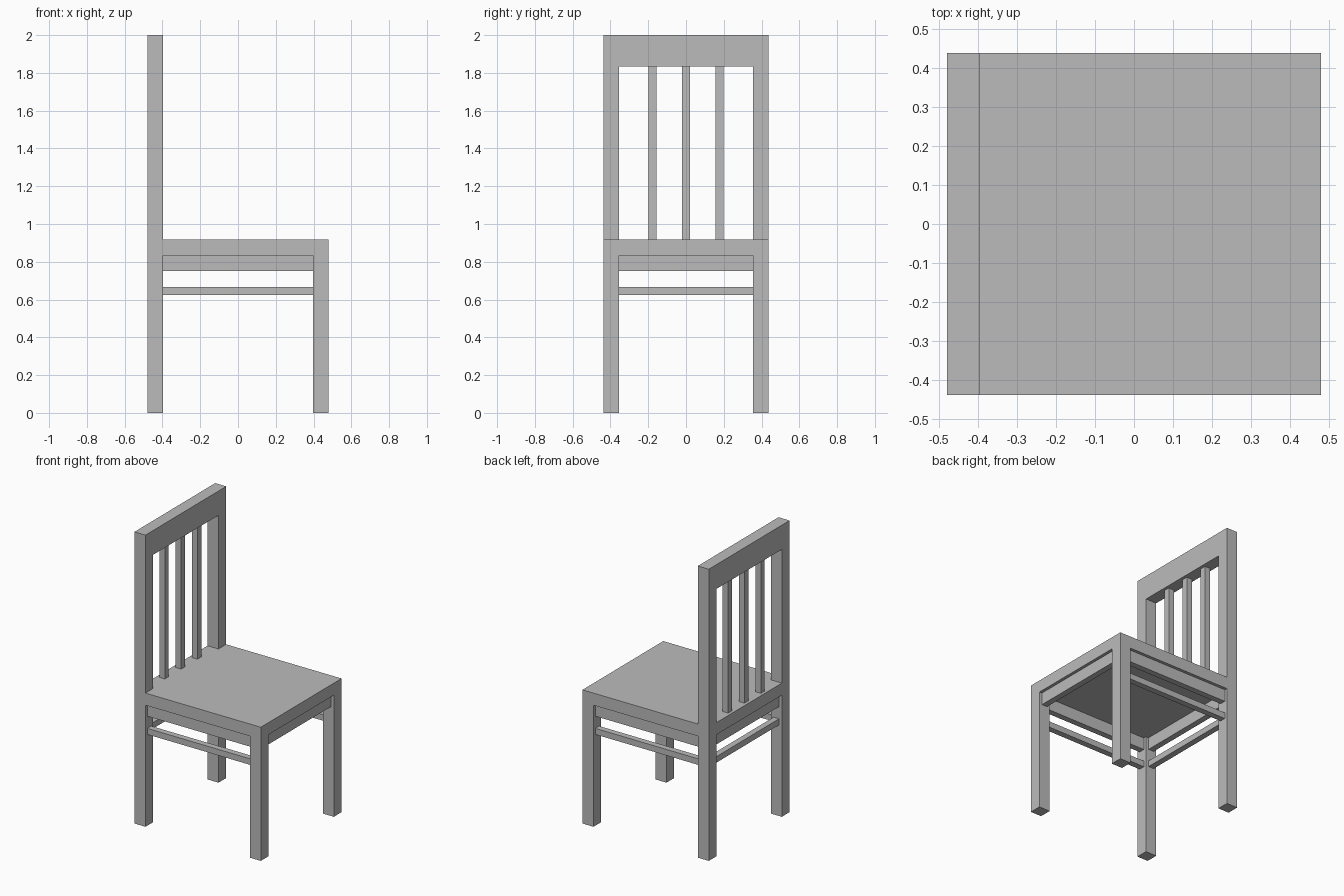
import bpy

default = bpy.data.objects.get("Cube")
if default:
    bpy.data.objects.remove(default, do_unlink=True)

# Single flat grey
grey = bpy.data.materials.new("plain_grey")
grey.use_nodes = True
colour = (0.5, 0.5, 0.5, 1)
grey.diffuse_color = colour
grey.node_tree.nodes["Principled BSDF"].inputs["Base Color"].default_value = colour

# Everything is laid out in whole and half steps of one module
U = 1 / 24
X, Y = 11.5, 10.5          # half depth and half width of the seat
POST, BAR = 2, 1           # square post and thin bar sizes
SEAT_LOW, SEAT_TOP, TOP = 20, 22, 48
IN_X, IN_Y = X - POST, Y - POST    # inner faces of the posts
MID_X, MID_Y = X - 1, Y - 1        # post centre lines


def box(name, x, y, z):
    """Box spanning the (low, high) ranges, given in modules."""
    spans = (x, y, z)
    bpy.ops.mesh.primitive_cube_add(size=1, location=[(a + b) / 2 * U for a, b in spans])
    ob = bpy.context.object
    ob.name = name
    ob.scale = [(b - a) * U for a, b in spans]
    bpy.ops.object.transform_apply(location=False, rotation=False, scale=True)
    ob.data.materials.append(grey)
    return ob


def around(centre, width):
    return (centre - width / 2, centre + width / 2)


# Seat slab
box("seat", (-X, X), (-Y, Y), (SEAT_LOW, SEAT_TOP))

for side, label in ((-1, "right"), (1, "left")):
    post_y = around(side * MID_Y, POST)
    bar_y = around(side * MID_Y, BAR)
    # Legs and back posts (the chair faces +x)
    box("front_leg_" + label, (IN_X, X), post_y, (0, SEAT_LOW))
    box("back_leg_" + label, (-X, -IN_X), post_y, (0, SEAT_LOW))
    box("back_post_" + label, (-X, -IN_X), post_y, (SEAT_TOP, TOP))
    # Side apron and stretcher
    box("side_apron_" + label, (-IN_X, IN_X), bar_y, (18, SEAT_LOW))
    box("side_stretcher_" + label, (-IN_X, IN_X), bar_y, (15, 16))

# Front and back aprons, back stretcher
for side, label in ((-1, "back"), (1, "front")):
    box(label + "_apron", around(side * MID_X, BAR), (-IN_Y, IN_Y), (18, SEAT_LOW))
box("back_stretcher", around(-MID_X, BAR), (-IN_Y, IN_Y), (15, 16))

# Top rail and three evenly spaced slats
box("top_rail", (-X, -IN_X), (-IN_Y, IN_Y), (44, TOP))
for i in (-1, 0, 1):
    box("back_slat", around(-MID_X, BAR), around(i * IN_Y / 2, BAR), (SEAT_TOP, 44))
